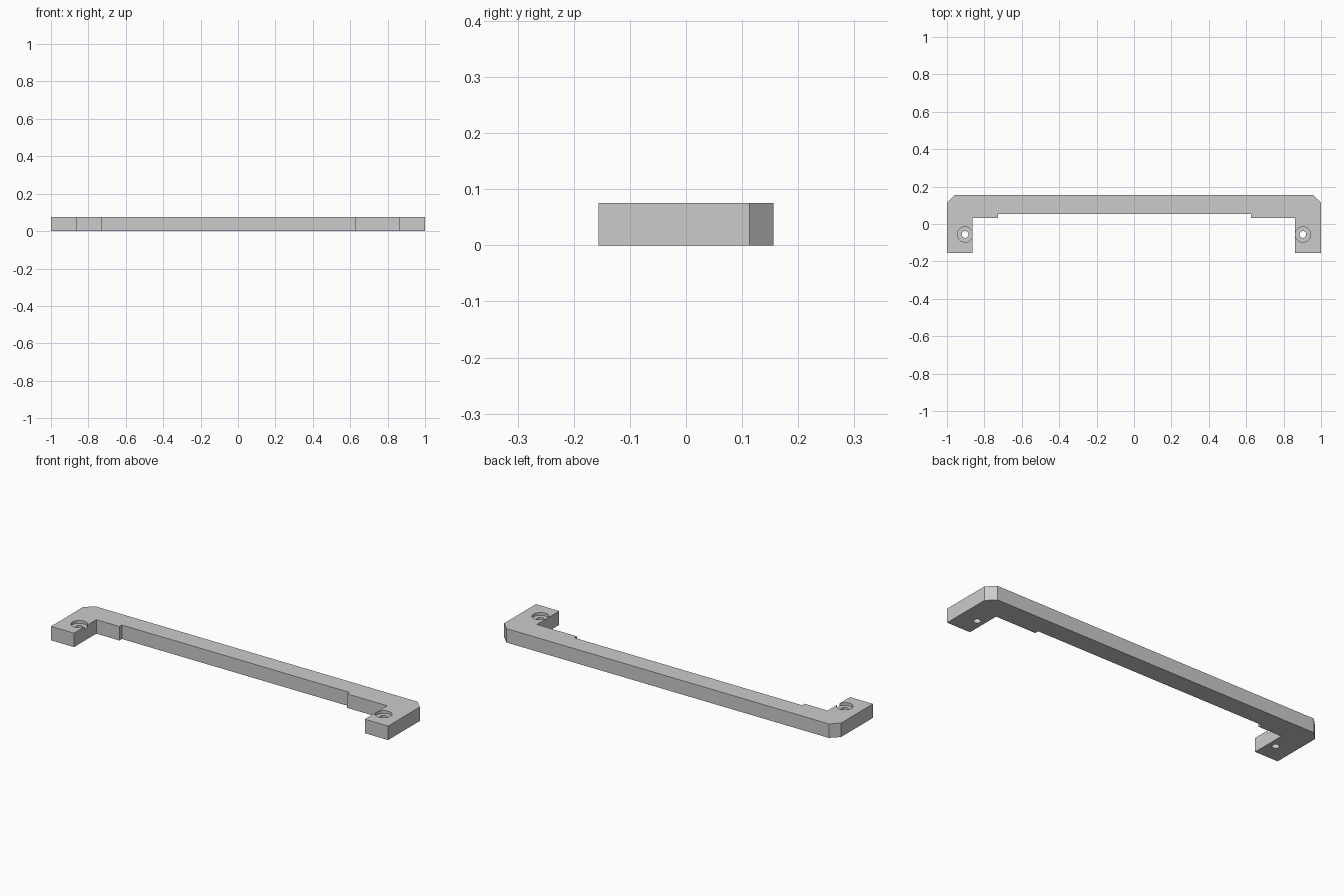
import bpy
import bmesh

cube = bpy.data.objects.get("Cube")
if cube:
    bpy.data.objects.remove(cube, do_unlink=True)

HEIGHT = 0.075
HOLES = [(-0.903, -0.056), (0.903, -0.056)]
BORE_DEPTH = 0.015

grey = bpy.data.materials.new("light grey")
grey.use_nodes = True
colour = (0.6, 0.6, 0.6, 1)
grey.diffuse_color = colour
grey.node_tree.nodes["Principled BSDF"].inputs["Base Color"].default_value = colour

# Bracket outline: long back bar, two arms, chamfered back corners, stepped inner edge
outline = [
    (-1, -0.156), (-0.864, -0.156), (-0.864, 0.033), (-0.727, 0.033),
    (-0.727, 0.054), (0.625, 0.054), (0.625, 0.033), (0.862, 0.033),
    (0.862, -0.156), (1, -0.156), (1, 0.113), (0.957, 0.156),
    (-0.957, 0.156), (-1, 0.113),
]
bm = bmesh.new()
base = bm.faces.new([bm.verts.new((x, y, 0)) for x, y in outline])
top = bmesh.ops.extrude_face_region(bm, geom=[base])["geom"]
bmesh.ops.translate(bm, vec=(0, 0, HEIGHT),
                    verts=[v for v in top if isinstance(v, bmesh.types.BMVert)])
bmesh.ops.recalc_face_normals(bm, faces=bm.faces)
mesh = bpy.data.meshes.new("bracket_bar")
bm.to_mesh(mesh)
bm.free()
mesh.materials.append(grey)
bar = bpy.data.objects.new("bracket_bar", mesh)
bpy.context.collection.objects.link(bar)


def cut_cylinder(x, y, radius, bottom, upper):
    """Cut a vertical round hole out of the bar."""
    bpy.ops.mesh.primitive_cylinder_add(
        vertices=32, radius=radius, depth=upper - bottom,
        location=(x, y, (upper + bottom) / 2))
    cutter = bpy.context.object
    cutter.name = "hole_cutter"
    cutter.hide_render = True
    mod = bar.modifiers.new("hole", 'BOOLEAN')
    mod.operation = 'DIFFERENCE'
    mod.solver = 'EXACT'
    mod.object = cutter
    bpy.ops.object.select_all(action='DESELECT')
    bpy.context.view_layer.objects.active = bar
    bar.select_set(True)
    bpy.ops.object.modifier_apply(modifier=mod.name)
    bpy.data.objects.remove(cutter, do_unlink=True)


# Screw holes: wide shallow recess over a narrow through hole
for x, y in HOLES:
    cut_cylinder(x, y, 0.041, HEIGHT - BORE_DEPTH, HEIGHT + 0.05)
    cut_cylinder(x, y, 0.018, -0.05, HEIGHT + 0.05)

bpy.ops.object.shade_smooth_by_angle()
